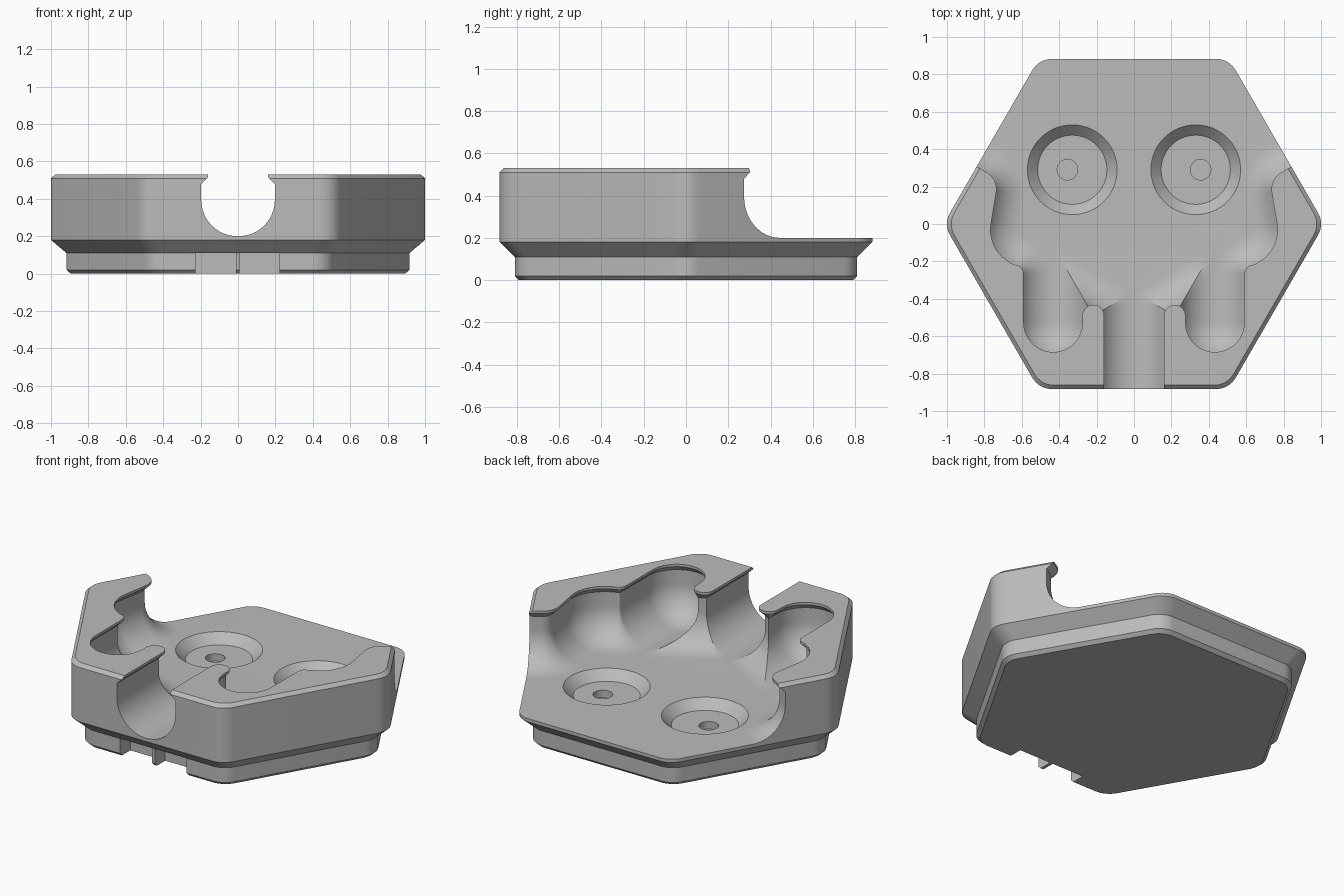
import bpy
import bmesh
from math import sin, cos, tan, radians, pi, sqrt

cube = bpy.data.objects.get("Cube")
if cube:
    bpy.data.objects.remove(cube, do_unlink=True)

grey = bpy.data.materials.new("plain_grey")
grey.use_nodes = True
tone = (0.5, 0.5, 0.5, 1)
grey.diffuse_color = tone
grey.node_tree.nodes["Principled BSDF"].inputs["Base Color"].default_value = tone


def loft(name, rings):
    """Solid skinned through matching rings of points, capped at both ends."""
    bm = bmesh.new()
    loops = [[bm.verts.new(p) for p in ring] for ring in rings]
    n = len(loops[0])
    for low, high in zip(loops, loops[1:]):
        for i in range(n):
            j = (i + 1) % n
            bm.faces.new((low[i], low[j], high[j], high[i]))
    bm.faces.new(loops[0][::-1])
    bm.faces.new(loops[-1])
    bmesh.ops.recalc_face_normals(bm, faces=bm.faces)
    mesh = bpy.data.meshes.new(name)
    bm.to_mesh(mesh)
    bm.free()
    mesh.materials.append(grey)
    obj = bpy.data.objects.new(name, mesh)
    bpy.context.collection.objects.link(obj)
    return obj


def cut(target, cutter):
    """Subtract the cutter from the target and discard it."""
    cutter.hide_render = True
    mod = target.modifiers.new("cut", "BOOLEAN")
    mod.operation = "DIFFERENCE"
    mod.solver = "EXACT"
    mod.object = cutter
    bpy.context.view_layer.objects.active = target
    bpy.ops.object.modifier_apply(modifier=mod.name)
    bpy.data.objects.remove(cutter, do_unlink=True)


def hexagon(z, apothem, r=0.12, steps=8):
    """Hexagon with rounded corners, two of them on the x axis."""
    ring = []
    reach = (apothem - r) / cos(pi / 6)
    for k in range(6):
        mid = k * pi / 3
        for s in range(steps + 1):
            a = mid + (s / steps - 0.5) * pi / 3
            ring.append((reach * cos(mid) + r * cos(a), reach * sin(mid) + r * sin(a), z))
    return ring


def circle(x, y, z, r, n=64):
    return [(x + r * cos(2 * pi * i / n), y + r * sin(2 * pi * i / n), z) for i in range(n)]


def box(name, x0, x1, y0, y1, z0, z1):
    return loft(name, [[(x0, y0, z), (x1, y0, z), (x1, y1, z), (x0, y1, z)] for z in (z0, z1)])


# Right half of the cavity outline: centre, radius, start and end angle, kind.
# Walls bulge outward at lobes, and wrap around posts.
ARCS = [
    (0.2175, -1.2, 0.0575, 180, 180, "post"),
    (0.2175, -0.49, 0.0575, 180, 0, "tip"),
    (0.4325, -0.528, 0.157, 180, 360, "lobe"),
    (0.635, -0.265, 0.045, 180, 106.1, "post"),
    (0.567, -0.03, 0.2, -73.9, 9.6, "lobe"),
    (0.84, 0.185, 0.105, 189.6, 120, "post"),
    (1.36, 0.485, 0.105, 120, 120, "post"),
]


def cavity_ring(z, d):
    """Cavity outline widened by d (narrowed when negative)."""
    half = []
    for x, y, r, a0, a1, kind in ARCS:
        steps = 1 if a0 == a1 else 18
        size = r + d if kind == "lobe" else r - d
        for s in range(steps if steps == 1 else steps + 1):
            deg = a0 + (a1 - a0) * s / steps
            a = radians(deg)
            k = size
            if kind == "tip" and d:
                # mitred fillet with one face turned to the cavity
                k /= max(cos(radians(deg - n)) for n in (0, 120, 180))
            half.append((x + k * cos(a), y + k * sin(a), z))
    half.append((1.4, 1.5, z))
    return half + [(-x, y, z) for x, y, z in reversed(half)]


# Main body: foot, flared waist, wall and chamfered rim
body = loft("holder_body", [hexagon(*level) for level in (
    (0, 0.79), (0.02, 0.81), (0.11, 0.81), (0.18, 0.882), (0.51, 0.882), (0.53, 0.862))])

# Cavity with an overhanging lip and a rounded transition into the floor
FILLET, LIP, FLOOR = 0.195, 0.037, 0.2
rings = []
for i in range(13):
    a = i / 12 * pi / 2
    inset = FILLET * (1 - sin(a))
    rings.append(cavity_ring(FLOOR + FILLET * (1 - cos(a)), max(LIP - inset, -0.156)))
rings += [cavity_ring(z, d) for z, d in ((0.48, LIP), (0.515, 0), (0.7, 0))]
cut(body, loft("cavity_cutter", rings))

# Two round seats, each with a small off-centre hole
for side in (-1, 1):
    x, y = side * 0.33, 0.29
    cut(body, loft("seat_cutter", [circle(x, y, 0.145, 0.185), circle(x, y, 0.22, 0.26)]))
    hx = side * 0.356
    cut(body, loft("hole_cutter", [circle(hx, y, 0.1, 0.055, 32), circle(hx, y, 0.18, 0.055, 32)]))

# Two notches under the front edge, leaving a thin fin between them
for x0, x1 in ((-0.227, -0.012), (0.008, 0.222)):
    cut(body, box("notch_cutter", x0, x1, -1, -0.71, -0.1, 0.11))

# Smooth shading with crisp edges
bpy.ops.object.select_all(action="DESELECT")
body.select_set(True)
bpy.context.view_layer.objects.active = body
bpy.ops.object.shade_smooth_by_angle(angle=radians(25))
